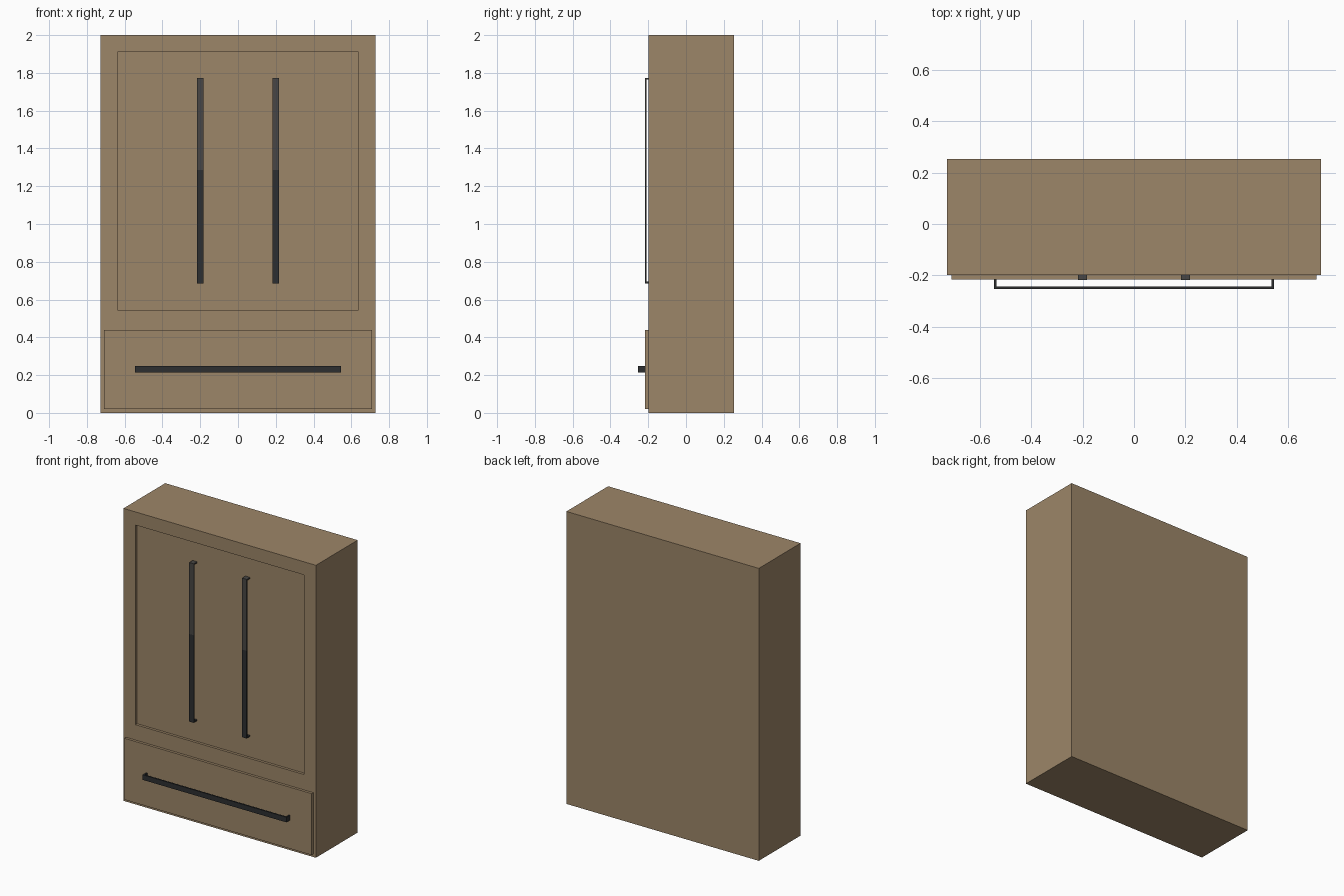
import bpy, bmesh
from mathutils import Vector

if "Cube" in bpy.data.objects:
    bpy.data.objects.remove(bpy.data.objects["Cube"])

W, FRONT, BACK, H = 0.728, -0.198, 0.253, 2.0


def material(name, rgb):
    m = bpy.data.materials.new(name)
    m.diffuse_color = (*rgb, 1)
    m.use_nodes = True
    m.node_tree.nodes["Principled BSDF"].inputs["Base Color"].default_value = m.diffuse_color
    return m


wood = material("warm brown wood", (0.335, 0.238, 0.138))
black = material("charcoal metal", (0.026, 0.028, 0.030))
grey = material("worn dark grey metal", (0.065, 0.062, 0.058))


def finish(name, bm, mats):
    bmesh.ops.recalc_face_normals(bm, faces=bm.faces)
    me = bpy.data.meshes.new(name)
    bm.to_mesh(me)
    bm.free()
    for m in mats:
        me.materials.append(m)
    ob = bpy.data.objects.new(name, me)
    bpy.context.collection.objects.link(ob)
    return ob


def box(x0, x1, y0, y1, z0, z1):
    bm = bmesh.new()
    bmesh.ops.create_cube(bm, size=1)
    for v in bm.verts:
        v.co = Vector(((x0 + x1) / 2 + v.co.x * (x1 - x0),
                       (y0 + y1) / 2 + v.co.y * (y1 - y0),
                       (z0 + z1) / 2 + v.co.z * (z1 - z0)))
    return bm


# Cabinet body: the front face is inset, then pushed back for the door recess
bm = box(-W, W, FRONT, BACK, 0, H)
bm.normal_update()
front = min(bm.faces, key=lambda f: f.calc_center_median().y)
bmesh.ops.inset_region(bm, faces=[front], thickness=0.09)
for v in front.verts:
    v.co.x = 0.638 if v.co.x > 0 else -0.638
    v.co.z = 1.91 if v.co.z > 1 else 0.545
ext = bmesh.ops.extrude_discrete_faces(bm, faces=[front])
for v in ext["faces"][0].verts:
    v.co.y += 0.018
finish("cabinet_body", bm, [wood])

# Drawer front: a thin raised plate
finish("drawer_front", box(-0.709, 0.709, -0.216, FRONT, 0.02, 0.44), [wood])


def handle(name, centre, vertical, split=0.0, two_tone=False):
    """Flat bent strip: two feet and a long bar, swept across its width."""
    half, depth, t, w = 0.544, 0.038, 0.009, 0.0175
    outer = [(-half, 0), (-half, -depth), (split, -depth), (half, -depth), (half, 0)]
    inner = [(-half + t, 0), (-half + t, t - depth), (split, t - depth),
             (half - t, t - depth), (half - t, 0)]
    bm = bmesh.new()

    def ring(pts, side):
        return [bm.verts.new(Vector(centre) + Vector(
            (side, y, a) if vertical else (a, y, side))) for a, y in pts]

    ol, orr, il, ir = ring(outer, -w), ring(outer, w), ring(inner, -w), ring(inner, w)
    for i in range(4):
        for p, q in ((ol, orr), (orr, ir), (ir, il), (il, ol)):
            f = bm.faces.new((p[i], p[i + 1], q[i + 1], q[i]))
            f.material_index = 1 if two_tone and i >= 2 else 0
    for i in (0, 4):
        bm.faces.new((ol[i], orr[i], ir[i], il[i]))
    return finish(name, bm, [black, grey])


# Door handles (upper part is lighter) and drawer handle
for side, x in (("left", -0.2), ("right", 0.2)):
    handle(side + "_door_handle", (x, FRONT + 0.019, 1.23), True, 0.055, True)
handle("drawer_handle", (0, -0.215, 0.231), False)
